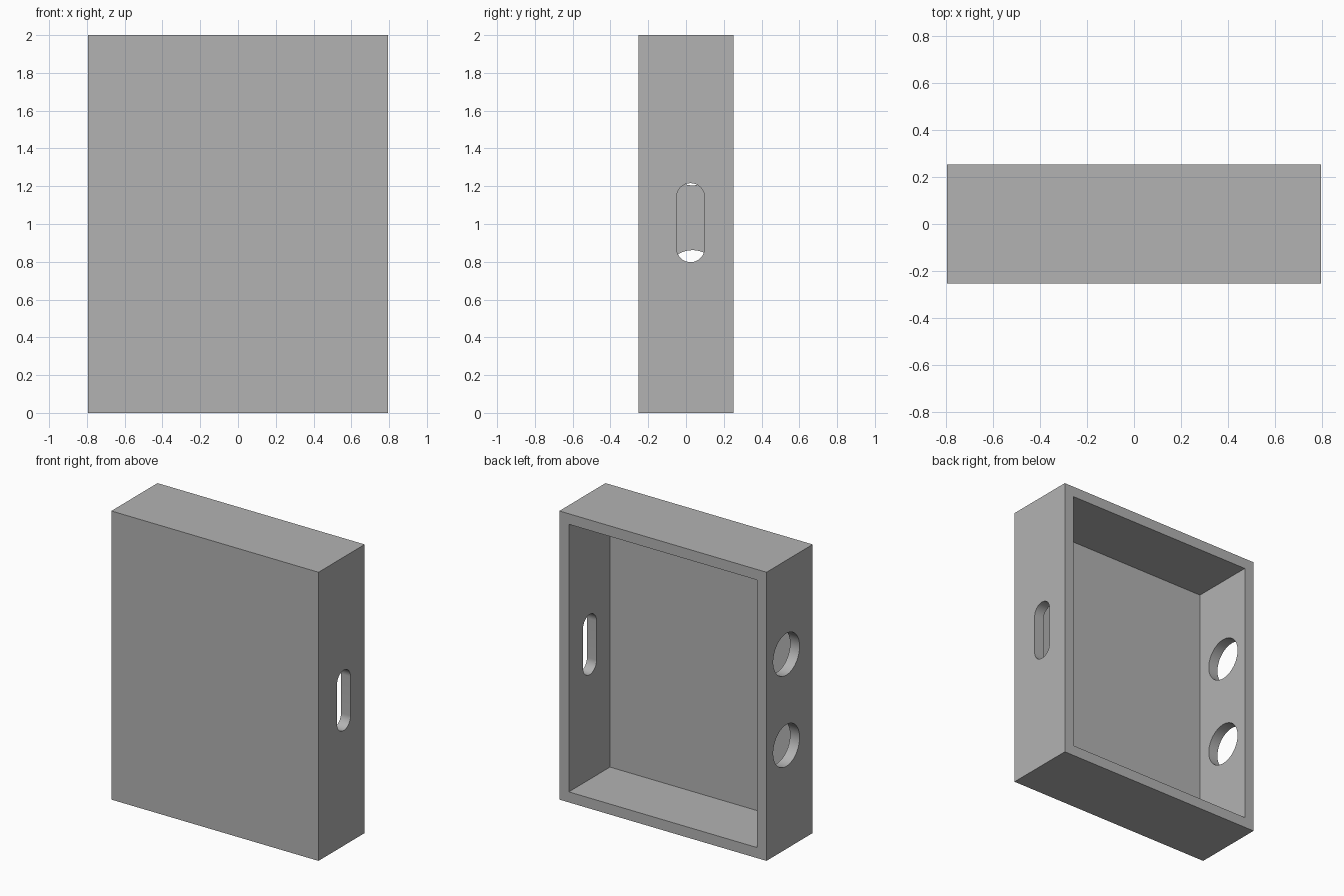
import bpy, bmesh, math
from mathutils import Vector

if "Cube" in bpy.data.objects:
    bpy.data.objects.remove(bpy.data.objects["Cube"], do_unlink=True)

W, D, H = 1.588, 0.505, 2.0      # outer size
WALL, FRONT = 0.073, 0.055       # side wall and front panel thickness

grey = bpy.data.materials.new("plain_grey")
grey.use_nodes = True
grey.diffuse_color = (0.45, 0.45, 0.45, 1)
grey.node_tree.nodes["Principled BSDF"].inputs["Base Color"].default_value = (0.45, 0.45, 0.45, 1)


def finish(name, bm):
    bmesh.ops.recalc_face_normals(bm, faces=bm.faces)
    mesh = bpy.data.meshes.new(name)
    bm.to_mesh(mesh)
    bm.free()
    mesh.materials.append(grey)
    obj = bpy.data.objects.new(name, mesh)
    bpy.context.collection.objects.link(obj)
    return obj


def box(name, low, high):
    low, high = Vector(low), Vector(high)
    bm = bmesh.new()
    bmesh.ops.create_cube(bm, size=1)
    bmesh.ops.scale(bm, vec=high - low, verts=bm.verts)
    bmesh.ops.translate(bm, vec=(low + high) / 2, verts=bm.verts)
    return finish(name, bm)


def side_cutter(name, x, y, z, radius, straight=0.0, steps=32):
    """Round or slotted plug through a side wall; straight is the slot's flat length."""
    bm = bmesh.new()
    ring = []
    for end in (1, -1):
        for i in range(steps + (1 if straight else 0)):
            a = math.pi * i / steps + (0 if end > 0 else math.pi)
            ring.append(bm.verts.new((x - WALL, y + radius * math.cos(a),
                                      z + end * straight / 2 + radius * math.sin(a))))
    face = bm.faces.new(ring)
    out = bmesh.ops.extrude_face_region(bm, geom=[face])
    moved = [v for v in out["geom"] if isinstance(v, bmesh.types.BMVert)]
    bmesh.ops.translate(bm, vec=(2 * WALL, 0, 0), verts=moved)
    return finish(name, bm)


# Case with an open back
case = box("open_back_case", (-W / 2, -D / 2, 0), (W / 2, D / 2, H))
cutters = [box("cavity_cutter", (-W / 2 + WALL, -D / 2 + FRONT, WALL),
               (W / 2 - WALL, D, H - WALL))]

# Slot in the left wall, two round holes in the right wall
wall_x = (W - WALL) / 2
cutters.append(side_cutter("slot_cutter", wall_x, 0.024, 1.007, 0.074, 0.27))
for z in (0.717, 1.349):
    cutters.append(side_cutter("hole_cutter", -wall_x, 0.035, z, 0.1445))

bpy.ops.object.select_all(action="DESELECT")
bpy.context.view_layer.objects.active = case
case.select_set(True)
for cutter in cutters:
    cutter.hide_render = True
    cut = case.modifiers.new(cutter.name, "BOOLEAN")
    cut.operation = "DIFFERENCE"
    cut.solver = "EXACT"
    cut.object = cutter
    bpy.ops.object.modifier_apply(modifier=cut.name)
    bpy.data.objects.remove(cutter, do_unlink=True)

bpy.ops.object.shade_smooth_by_angle(angle=math.radians(30))
